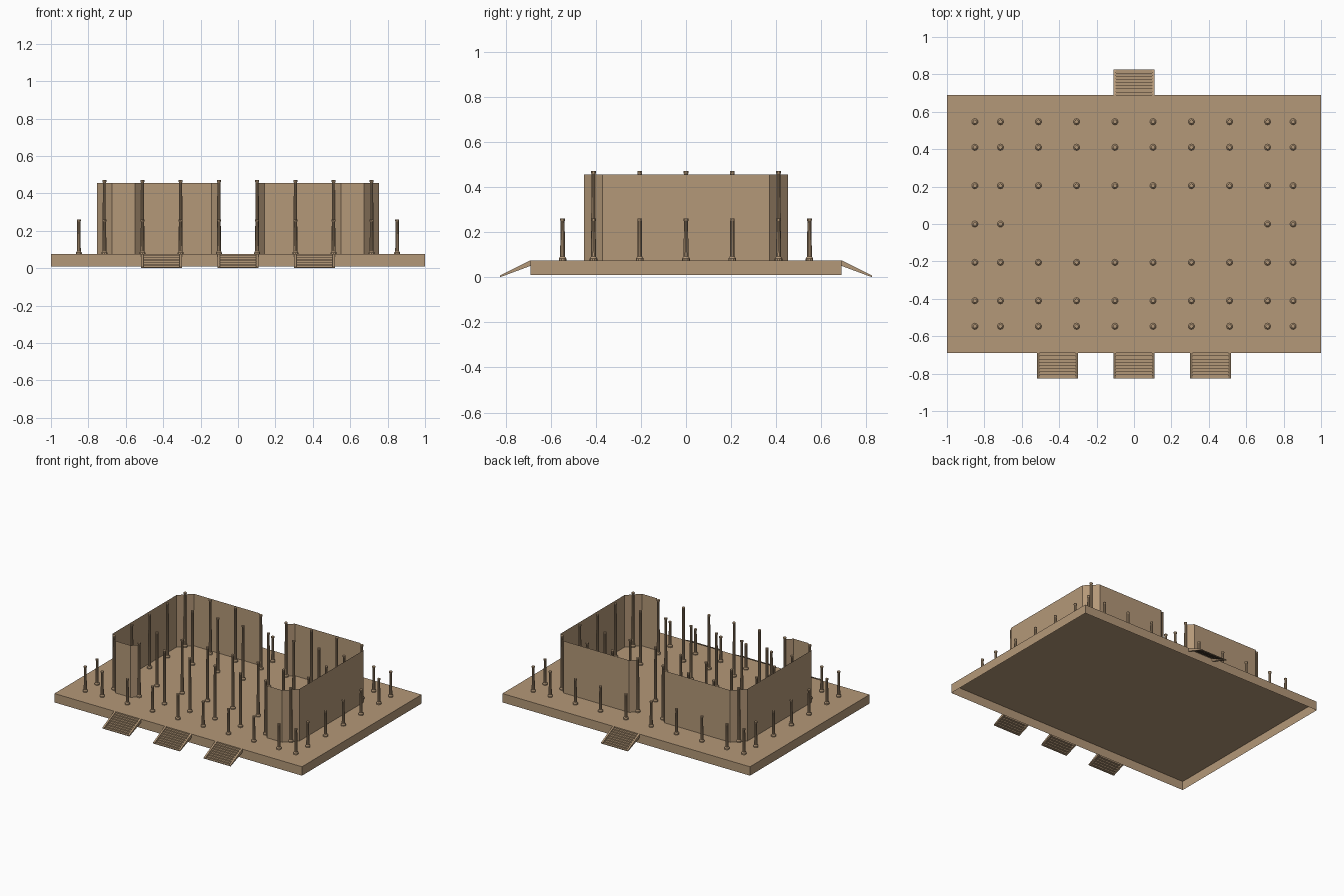
import bpy, bmesh

cube = bpy.data.objects.get("Cube")
if cube:
    bpy.data.objects.remove(cube, do_unlink=True)

# Single sandstone colour
STONE = (0.456, 0.314, 0.188, 1.0)
stone = bpy.data.materials.new("sandstone")
stone.use_nodes = True
stone.diffuse_color = STONE
stone.node_tree.nodes["Principled BSDF"].inputs["Base Color"].default_value = STONE

FLOOR, WALL_TOP, BASE = 0.075, 0.455, 0.01
HALF_X, HALF_Y = 1.0, 0.69
COL_X, COL_Y = 0.714, 0.41          # corner columns of the hall
OUT = 0.041                         # wall offset from the column line


def add_object(name, bm):
    mesh = bpy.data.meshes.new(name)
    bm.to_mesh(mesh)
    bm.free()
    mesh.materials.append(stone)
    obj = bpy.data.objects.new(name, mesh)
    bpy.context.collection.objects.link(obj)
    return obj


def ribbon(bm, lower, upper):
    """Quads between two matching rows of points."""
    a = [bm.verts.new(p) for p in lower]
    b = [bm.verts.new(p) for p in upper]
    for i in range(len(a) - 1):
        bm.faces.new((a[i], a[i + 1], b[i + 1], b[i]))


def prism(bm, profile, x0, x1):
    """Extrude a (y, z) outline along x."""
    a = [bm.verts.new((x0, y, z)) for y, z in profile]
    b = [bm.verts.new((x1, y, z)) for y, z in profile]
    bm.faces.new(a)
    bm.faces.new(b[::-1])
    for i in range(len(a)):
        j = (i + 1) % len(a)
        bm.faces.new((a[i], b[i], b[j], a[j]))


# Platform: top with a hollow underside
bm = bmesh.new()
corners = [(-HALF_X, -HALF_Y), (HALF_X, -HALF_Y), (HALF_X, HALF_Y), (-HALF_X, HALF_Y)]
low = [bm.verts.new((x, y, BASE)) for x, y in corners]
high = [bm.verts.new((x, y, FLOOR)) for x, y in corners]
bm.faces.new(high)
for i in range(4):
    j = (i + 1) % 4
    bm.faces.new((low[i], low[j], high[j], high[i]))
add_object("platform", bm)

# Hall walls: thin panels that angle in to meet the columns
right_path = [
    (0.511, -COL_Y), (0.511 + OUT, -COL_Y - OUT),
    (COL_X - OUT, -COL_Y - OUT), (COL_X + OUT, -COL_Y + OUT),
    (COL_X + OUT, COL_Y - OUT), (COL_X - OUT, COL_Y + OUT),
    (0.102 + OUT, COL_Y + OUT), (0.102, COL_Y),
]
for name, side in (("left_wall", 1), ("right_wall", -1)):
    path = [(side * x, y) for x, y in right_path][::side]
    bm = bmesh.new()
    ribbon(bm, [(x, y, FLOOR) for x, y in path], [(x, y, WALL_TOP) for x, y in path])
    add_object(name, bm)


# Columns: round shaft on a flared foot with a small cap
def column(bm, x, y, top, sides=10):
    rings = [(0.017, FLOOR), (0.017, FLOOR + 0.008), (0.011, FLOOR + 0.016),
             (0.009, top - 0.012), (0.011, top - 0.008), (0.011, top)]
    for (r0, z0), (r1, z1) in zip(rings, rings[1:]):
        made = bmesh.ops.create_cone(bm, cap_ends=(z1 == top), segments=sides,
                                     radius1=r0, radius2=r1, depth=z1 - z0)
        bmesh.ops.translate(bm, verts=made["verts"], vec=(x, y, (z0 + z1) / 2))


hall, porch = bmesh.new(), bmesh.new()
xs = [0.102, 0.307, 0.511, COL_X, 0.851]
ys = [0, 0.205, COL_Y, 0.547]
for ax in xs:
    for ay in ys:
        if ay == 0 and ax < COL_X:
            continue
        outer = ax > COL_X or ay > COL_Y
        for sx in (1, -1):
            for y in {ay, -ay}:
                column(porch if outer else hall, sx * ax, y, 0.26 if outer else 0.47)
for name, bm in (("hall_columns", hall), ("porch_columns", porch)):
    bmesh.ops.remove_doubles(bm, verts=bm.verts, dist=0.0005)
    obj = add_object(name, bm)
    bpy.ops.object.select_all(action="DESELECT")
    obj.select_set(True)
    bpy.context.view_layer.objects.active = obj
    bpy.ops.object.shade_smooth_by_angle()

# Stairs: stepped sheet between two sloping side stringers
STEPS, END = 8, 0.825


def stairs(name, cx, facing):
    bm = bmesh.new()
    run, rise = (END - HALF_Y) / STEPS, (FLOOR - 0.005) / STEPS
    line = []
    for i in range(STEPS):
        z = FLOOR - (i + 1) * rise
        line += [(HALF_Y + i * run, z + rise), (HALF_Y + i * run, z),
                 (HALF_Y + (i + 1) * run, z)]
    line.append((END, 0))
    w = 0.096
    ribbon(bm, [(cx - w, facing * y, z) for y, z in line],
           [(cx + w, facing * y, z) for y, z in line])
    bmesh.ops.remove_doubles(bm, verts=bm.verts, dist=0.0001)
    wedge = [(facing * HALF_Y, FLOOR), (facing * END, 0.007),
             (facing * END, 0), (facing * HALF_Y, 0.05)]
    for x in (cx - w - 0.013, cx + w):
        prism(bm, wedge, x, x + 0.013)
    bmesh.ops.recalc_face_normals(bm, faces=bm.faces)
    add_object(name, bm)


stairs("front_right_stairs", -0.409, -1)
stairs("front_middle_stairs", 0, -1)
stairs("front_left_stairs", 0.409, -1)
stairs("back_stairs", 0, 1)
